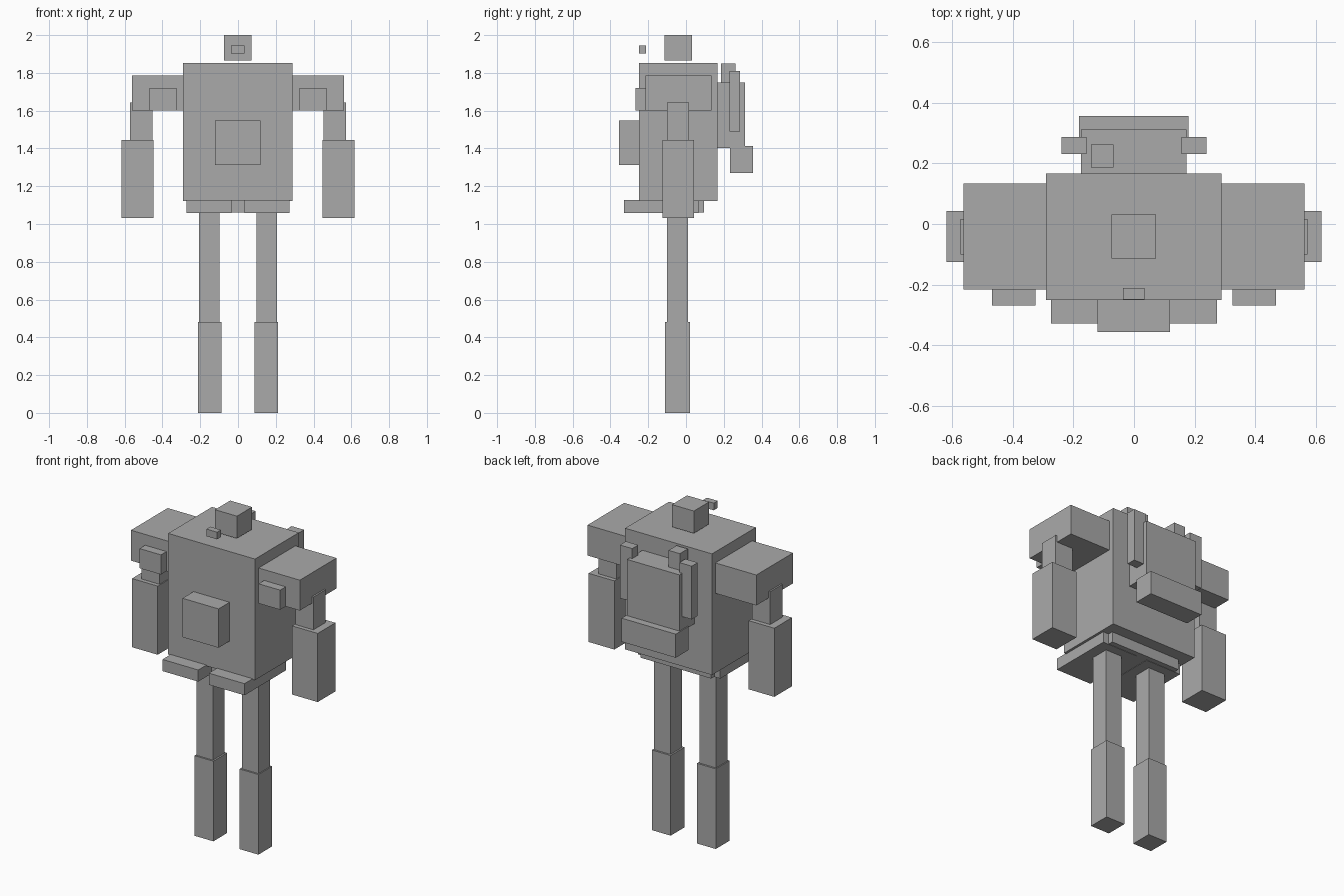
import bpy
import bmesh
from mathutils import Matrix, Vector

# Single flat colour
grey = bpy.data.materials.new("plain_grey")
grey.diffuse_color = (0.4, 0.4, 0.4, 1)


def box(name, x, y, z):
    """Box spanning the given (min, max) ranges."""
    lo, hi = Vector((x[0], y[0], z[0])), Vector((x[1], y[1], z[1]))
    bm = bmesh.new()
    bmesh.ops.create_cube(bm, size=1.0, matrix=Matrix.Translation((lo + hi) / 2)
                          @ Matrix.Diagonal((*(hi - lo), 1)))
    mesh = bpy.data.meshes.new(name)
    bm.to_mesh(mesh)
    bm.free()
    mesh.materials.append(grey)
    obj = bpy.data.objects.new(name, mesh)
    bpy.context.collection.objects.link(obj)


def pair(name, x, y, z):
    """Right-hand box and its mirrored twin."""
    box(name + "_right", x, y, z)
    box(name + "_left", (-x[1], -x[0]), y, z)


# Head and floating face piece
box("head", (-0.074, 0.072), (-0.113, 0.031), (1.866, 2.0))
box("face_piece", (-0.037, 0.034), (-0.248, -0.211), (1.902, 1.945))

# Torso
box("torso", (-0.29, 0.288), (-0.25, 0.167), (1.123, 1.852))
box("chest_block", (-0.121, 0.119), (-0.355, -0.25), (1.313, 1.547))

# Waist and hip plates
box("pelvis", (-0.235, 0.235), (-0.2, 0.096), (1.06, 1.123))
pair("hip_plate", (0.035, 0.273), (-0.328, 0.065), (1.058, 1.128))

# Arms
pair("shoulder", (0.288, 0.562), (-0.215, 0.134), (1.602, 1.785))
pair("shoulder_lamp", (0.325, 0.468), (-0.268, -0.215), (1.602, 1.72))
pair("upper_arm", (0.452, 0.572), (-0.1, 0.017), (1.445, 1.642))
pair("forearm", (0.447, 0.618), (-0.125, 0.043), (1.032, 1.445))

# Legs
pair("upper_leg", (0.097, 0.207), (-0.1, 0.01), (0.482, 1.06))
pair("lower_leg", (0.087, 0.213), (-0.11, 0.021), (0.0, 0.482))

# Backpack
box("pack_body", (-0.175, 0.173), (0.167, 0.312), (1.402, 1.75))
box("pack_base", (-0.181, 0.179), (0.234, 0.356), (1.27, 1.412))
pair("pack_rod", (0.157, 0.239), (0.23, 0.287), (1.49, 1.81))
box("pack_antenna", (-0.142, -0.067), (0.186, 0.262), (1.74, 1.85))
